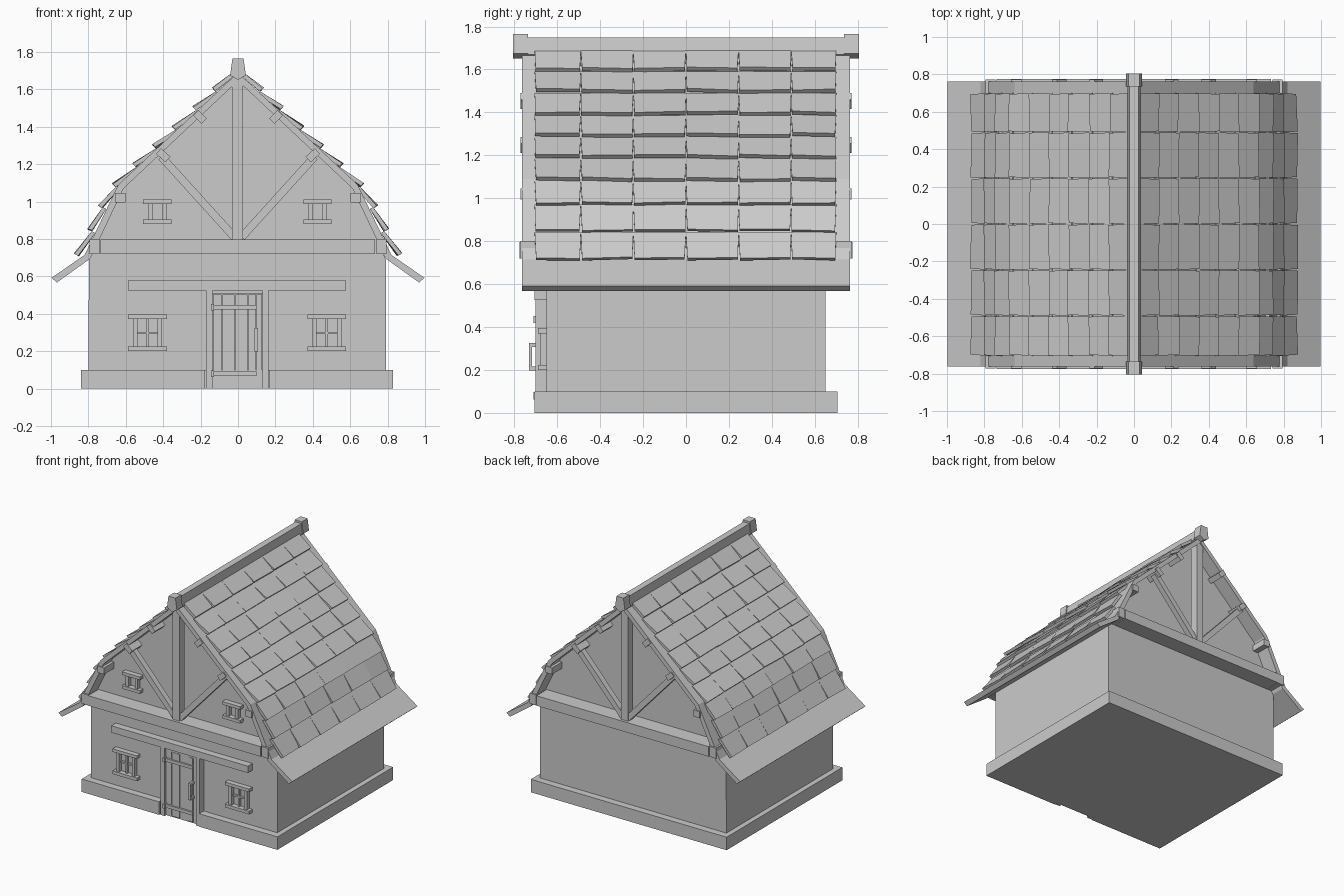
import bpy, bmesh, random
from mathutils import Vector

if "Cube" in bpy.data.objects:
    bpy.data.objects.remove(bpy.data.objects["Cube"])

random.seed(4)


def add_loft(bm, a, b):
    """Close a solid between two matching outlines."""
    va = [bm.verts.new(p) for p in a]
    vb = [bm.verts.new(p) for p in b]
    n = len(va)
    faces = [bm.faces.new(va), bm.faces.new(vb[::-1])]
    for i in range(n):
        j = (i + 1) % n
        faces.append(bm.faces.new((va[j], va[i], vb[i], vb[j])))
    bmesh.ops.recalc_face_normals(bm, faces=faces)


def add_prism(bm, pts, y0, y1):
    add_loft(bm, [(x, y0, z) for x, z in pts], [(x, y1, z) for x, z in pts])


def add_box(bm, x0, x1, y0, y1, z0, z1):
    add_prism(bm, [(x0, z0), (x1, z0), (x1, z1), (x0, z1)], y0, y1)


def strip(a, b, w):
    """Outline of a straight bar from a to b in the xz plane."""
    a, b = Vector(a), Vector(b)
    d = (b - a).normalized()
    n = Vector((-d.y, d.x)) * w / 2
    return [tuple(p) for p in (a + n, b + n, b - n, a - n)]


def finish(name, bm):
    me = bpy.data.meshes.new(name)
    bm.to_mesh(me)
    bm.free()
    ob = bpy.data.objects.new(name, me)
    bpy.context.collection.objects.link(ob)
    return ob


def boxes(name, items):
    bm = bmesh.new()
    for it in items:
        add_box(bm, *it)
    return finish(name, bm)


def mirror_pts(half):
    """Mirror a half outline that starts on the centre line."""
    return [(-x, z) for x, z in half[:0:-1]] + list(half)


# Walls with gables
bm = bmesh.new()
add_prism(bm, [(-0.8, 0.02), (-0.797, 0.69), (-0.62, 1.065), (0, 1.655),
               (0.62, 1.065), (0.79, 0.69), (0.79, 0.02)], -0.65, 0.65)
finish("walls", bm)

# Plinth, notched at the door
bm = bmesh.new()
plan = [(-0.84, -0.705), (-0.18, -0.705), (-0.18, -0.68), (0.165, -0.68),
        (0.165, -0.705), (0.83, -0.705), (0.83, 0.705), (-0.84, 0.705)]
add_loft(bm, [(x, y, 0) for x, y in plan], [(x, y, 0.1) for x, y in plan])
finish("plinth", bm)

# Roof slab with flared eaves
outer = [(0, 1.69), (0.64, 1.09), (0.82, 0.715), (0.997, 0.592)]
inner = [(0, 1.645), (0.612, 1.07), (0.79, 0.695), (0.968, 0.567)]
bm = bmesh.new()
add_prism(bm, mirror_pts(outer) + mirror_pts(inner)[::-1], -0.763, 0.763)
finish("roof_slab", bm)

# Overlapping roof shingles
tips = [(0.03, 1.69), (0.134, 1.607), (0.24, 1.507), (0.35, 1.402), (0.455, 1.302),
        (0.56, 1.202), (0.67, 1.095), (0.745, 0.98), (0.803, 0.853), (0.873, 0.722)]
cols = [-0.705, -0.49, -0.245, 0, 0.245, 0.49, 0.7]
for side, label in ((1, "right"), (-1, "left")):
    bm = bmesh.new()
    for r in range(1, len(tips)):
        up, tip = Vector(tips[r - 1]), Vector(tips[r])
        d = (tip - up).normalized()
        n = Vector((-d.y, d.x))
        up = up - n * (0.024 if r > 1 else 0.0)
        for y0, y1 in zip(cols, cols[1:]):
            ends = []
            for y, g in ((y0, 1), (y1, -1)):
                t = tip + n * random.uniform(-0.006, 0.006) + d * random.uniform(-0.003, 0.003)
                low = y + g * random.uniform(0.002, 0.007)
                ends.append([(side * p.x, yy, p.y) for p, yy in
                             ((up, y), (t, low), (t - n * 0.022, low), (up - n * 0.022, y))])
            add_loft(bm, *ends)
    finish("shingles_" + label, bm)

# Ridge beam and its end caps
bm = bmesh.new()
add_prism(bm, [(-0.025, 1.75), (0.025, 1.75), (0.036, 1.67), (0, 1.65), (-0.036, 1.67)], -0.74, 0.74)
for s in (-1, 1):
    add_prism(bm, [(-0.03, 1.765), (0.03, 1.765), (0.042, 1.675), (0, 1.65), (-0.042, 1.675)],
              s * 0.735, s * 0.805)
finish("ridge", bm)

# Purlins under the roof
bm = bmesh.new()
for s in (-1, 1):
    for a, b, w in (((0.18, 1.43), (0.225, 1.475), 0.04), ((0.375, 1.225), (0.425, 1.27), 0.04),
                    ((0.63, 0.995), (0.63, 1.045), 0.055), ((0.767, 0.72), (0.767, 0.8), 0.055)):
        add_prism(bm, strip((s * a[0], a[1]), (s * b[0], b[1]), w), -0.772, 0.772)
finish("purlins", bm)

# Gable timbers, front and back
for s, label in ((-1, "front"), (1, "back")):
    boxes("tie_beam_" + label, [(-0.735, 0.733, s * 0.775, s * 0.645, 0.72, 0.797)])
    bm = bmesh.new()
    add_box(bm, -0.032, 0.028, s * 0.755, s * 0.69, 0.79, 1.66)
    for m in (-1, 1):
        add_prism(bm, strip((m * 0.02, 0.81), (m * 0.41, 1.24), 0.042), s * 0.745, s * 0.7)
    finish("king_post_and_braces_" + label, bm)

# Beam above door and windows
boxes("lintel_beam", [(-0.588, 0.578, -0.705, -0.64, 0.525, 0.578)])

# Door frame, planks, hinges and handle
boxes("door_frame", [(-0.17, -0.137, -0.7, -0.64, 0, 0.525), (0.13, 0.163, -0.7, -0.64, 0, 0.525),
                     (-0.14, 0.135, -0.69, -0.64, 0.505, 0.525)])
edges = [-0.135, -0.085, -0.016, 0.053, 0.097, 0.13]
boxes("door_planks", [(a + 0.002, b - 0.002, -0.685 - 0.003 * (i % 2), -0.64, 0.01, 0.502)
                      for i, (a, b) in enumerate(zip(edges, edges[1:]))])
boxes("door_hinges", [b for z in (0.435, 0.08) for b in (
    (-0.143, 0.1, -0.7, -0.68, z - 0.012, z + 0.012),
    (-0.145, -0.128, -0.71, -0.68, z - 0.017, z + 0.017))])
boxes("door_handle", [(0.088, 0.107, -0.732, -0.718, 0.197, 0.325),
                      (0.088, 0.107, -0.72, -0.68, 0.197, 0.215),
                      (0.088, 0.107, -0.72, -0.68, 0.307, 0.325)])


# Windows: sill, head, side posts and glazing bars
def window(name, cx, z0, z1, w, bars):
    t = 0.024
    h = w / 2
    i = h - 0.025
    items = [(cx - h, cx + h, -0.69, -0.64, z0, z0 + t),
             (cx - h, cx + h, -0.69, -0.64, z1 - t, z1),
             (cx - i, cx - i + t, -0.68, -0.64, z0 + t, z1 - t),
             (cx + i - t, cx + i, -0.68, -0.64, z0 + t, z1 - t)]
    if bars:
        zc = (z0 + z1) / 2
        items += [(cx - 0.006, cx + 0.006, -0.668, -0.64, z0 + t, z1 - t),
                  (cx - i + t, cx + i - t, -0.665, -0.64, zc - 0.006, zc + 0.006)]
    boxes(name, items)


for s, label in ((-1, "left"), (1, "right")):
    window("lower_window_" + label, s * 0.479 - 0.005, 0.2, 0.395, 0.207, True)
    window("upper_window_" + label, s * 0.428 - 0.003, 0.88, 1.01, 0.152, False)
